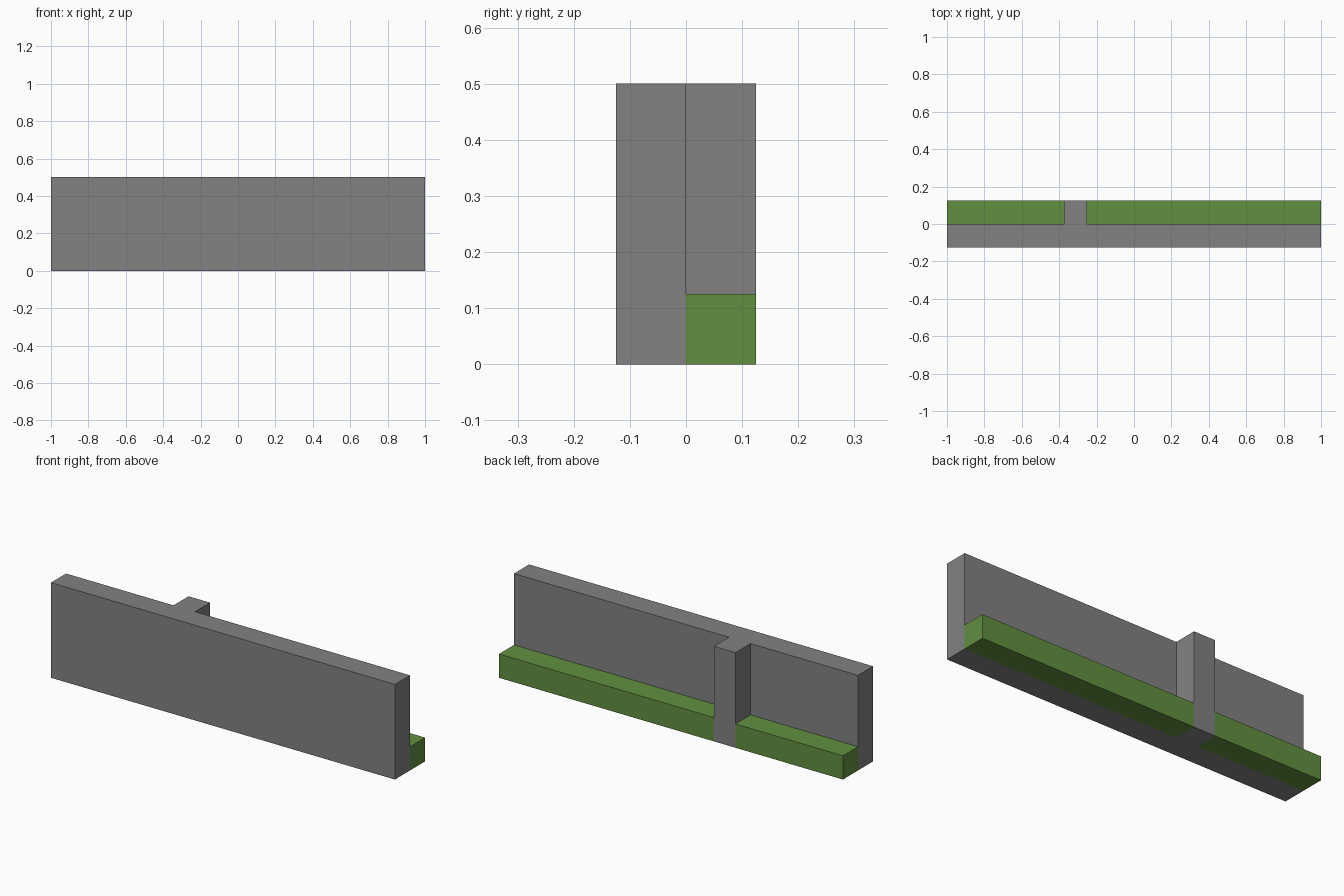
import bpy

default_cube = bpy.data.objects.get("Cube")
if default_cube:
    bpy.data.objects.remove(default_cube, do_unlink=True)


def make_material(name, colour):
    mat = bpy.data.materials.new(name)
    mat.use_nodes = True
    mat.diffuse_color = colour
    mat.node_tree.nodes["Principled BSDF"].inputs["Base Color"].default_value = colour
    return mat


def box(name, low, high, mat):
    """Add a flat-sided block spanning two opposite corners."""
    centre = [(a + b) / 2 for a, b in zip(low, high)]
    bpy.ops.mesh.primitive_cube_add(size=1, location=centre)
    obj = bpy.context.object
    obj.name = name
    obj.scale = [b - a for a, b in zip(low, high)]
    bpy.ops.object.transform_apply(location=False, rotation=False, scale=True)
    obj.data.materials.append(mat)
    return obj


grey = make_material("concrete grey", (0.223, 0.223, 0.223, 1))
green = make_material("hedge green", (0.122, 0.275, 0.051, 1))

half_length, depth, height, strip_height = 1.0, 0.125, 0.5, 0.125
post_left, post_right = -0.25, -0.375

# Long upright wall with one buttress post behind it
box("wall", (-half_length, -depth, 0), (half_length, 0, height), grey)
box("post", (post_right, 0, 0), (post_left, depth, height), grey)

# Low green strip on either side of the post
for name, start, end in (("right_strip", -half_length, post_right),
                         ("left_strip", post_left, half_length)):
    box(name, (start, 0, 0), (end, depth, strip_height), green)
